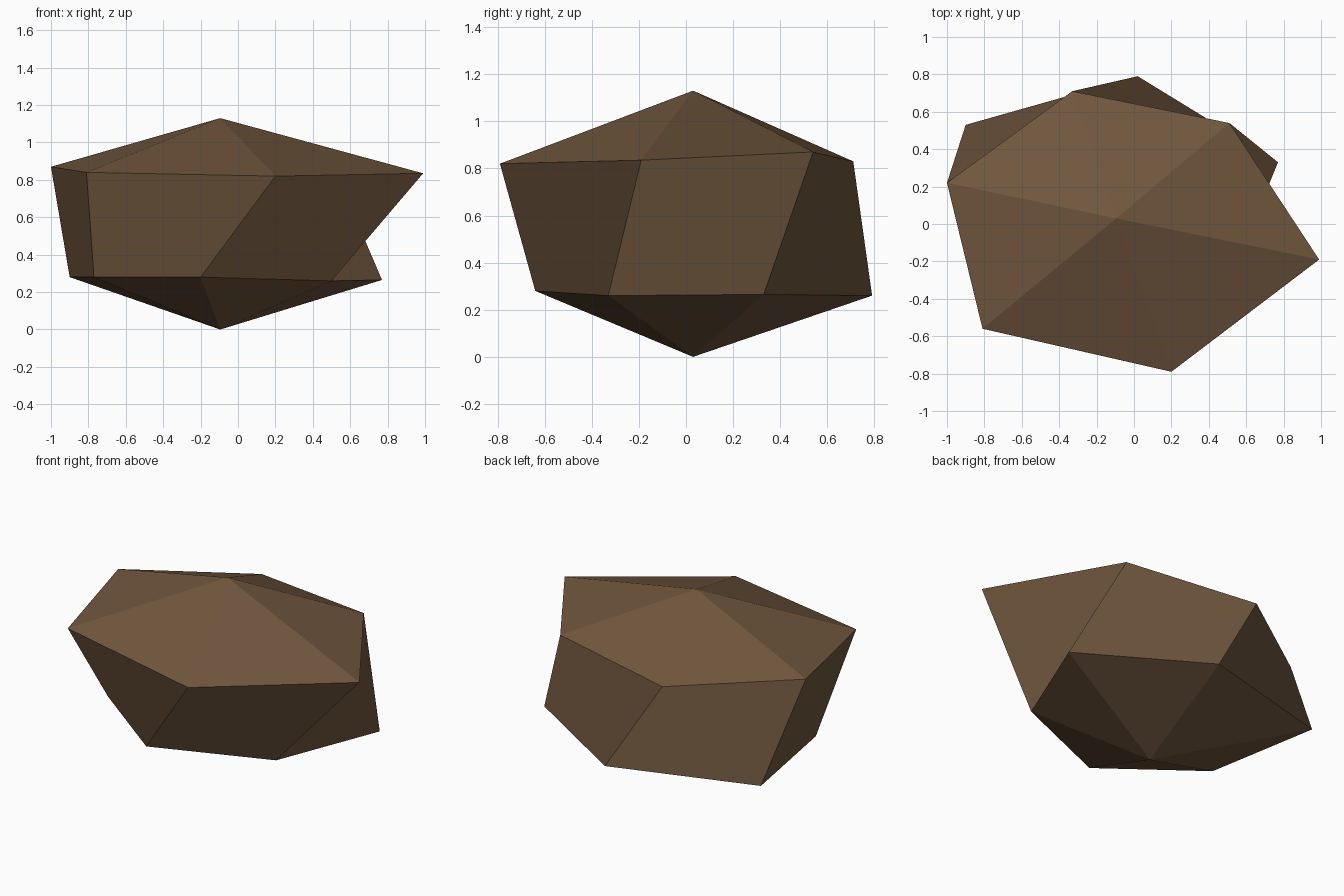
import bpy, bmesh

if "Cube" in bpy.data.objects:
    bpy.data.objects.remove(bpy.data.objects["Cube"])

# Twisted six-sided rings between two points
top_ring = [(-1.0, .22, .87), (-.81, -.56, .84), (.2, -.79, .82),
            (.99, -.19, .835), (.51, .54, .87), (-.33, .71, .83)]
low_ring = [(-.9, .53, .28), (-.77, -.21, .28), (-.2, -.64, .28),
            (.5, -.33, .26), (.77, .33, .265), (.02, .79, .26)]

bm = bmesh.new()
upper = [bm.verts.new(p) for p in top_ring]
lower = [bm.verts.new(p) for p in low_ring]
peak = bm.verts.new((-.095, .03, 1.13))
foot = bm.verts.new((-.095, .03, 0))

# Cap, side and underside facets
for i in range(6):
    j = (i + 1) % 6
    bm.faces.new((upper[i], upper[j], peak))
    bm.faces.new((lower[i], lower[j], upper[j], upper[i]))
    bm.faces.new((lower[j], lower[i], foot))
bmesh.ops.recalc_face_normals(bm, faces=bm.faces[:])

mesh = bpy.data.meshes.new("rock")
bm.to_mesh(mesh)
bm.free()

# Brown stone
brown = bpy.data.materials.new("brown stone")
brown.diffuse_color = (.165, .095, .048, 1)
brown.use_nodes = True
brown.node_tree.nodes["Principled BSDF"].inputs["Base Color"].default_value = brown.diffuse_color
mesh.materials.append(brown)
rock = bpy.data.objects.new("rock", mesh)
bpy.context.collection.objects.link(rock)
